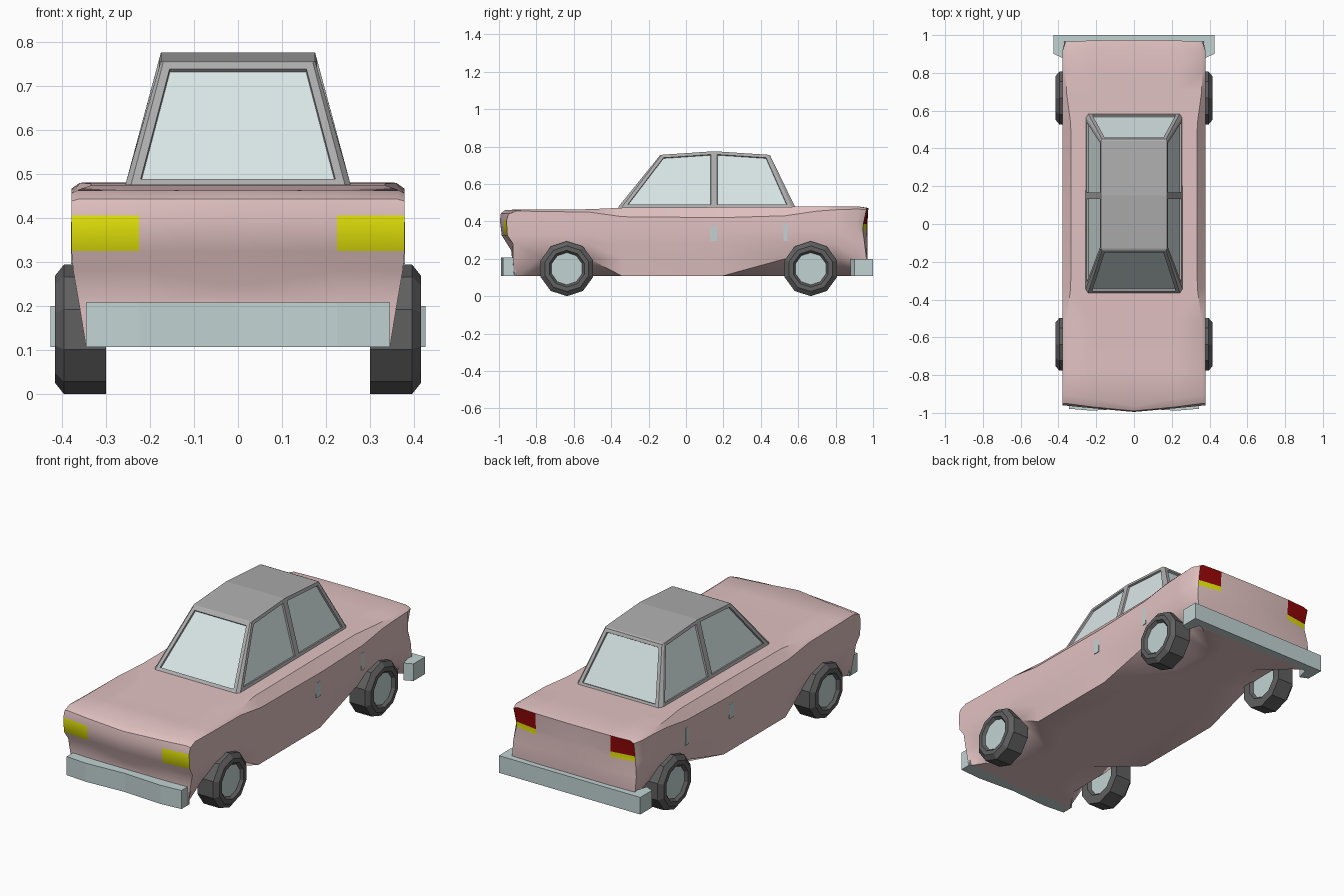
import bpy, bmesh, math
from mathutils import Vector

cube = bpy.data.objects.get("Cube")
if cube:
    bpy.data.objects.remove(cube, do_unlink=True)


def material(name, r, g, b):
    mat = bpy.data.materials.new(name)
    mat.use_nodes = True
    mat.diffuse_color = (r, g, b, 1)
    shader = next(n for n in mat.node_tree.nodes if n.type == 'BSDF_PRINCIPLED')
    shader.inputs["Base Color"].default_value = (r, g, b, 1)
    return mat


paint = material("dusty_pink_paint", .76, .54, .54)
lamp = material("yellow_lamp", .8, .8, .003)
tail = material("red_lamp", .3, .002, .002)
glass = material("pale_glass", .7, .8, .8)
chrome = material("pale_chrome", .54, .65, .65)
frame = material("grey_roof", .42, .42, .42)
rubber = material("dark_rubber", .115, .115, .115)


def finish(bm, name, mats, smooth_angle=None):
    bmesh.ops.recalc_face_normals(bm, faces=bm.faces)
    mesh = bpy.data.meshes.new(name)
    bm.to_mesh(mesh)
    bm.free()
    for mat in mats:
        mesh.materials.append(mat)
    obj = bpy.data.objects.new(name, mesh)
    bpy.context.collection.objects.link(obj)
    if smooth_angle:
        bpy.ops.object.select_all(action='DESELECT')
        obj.select_set(True)
        bpy.context.view_layer.objects.active = obj
        bpy.ops.object.shade_smooth_by_angle(angle=math.radians(smooth_angle))
    return obj


def mirror_x(obj):
    mod = obj.modifiers.new("mirror", 'MIRROR')
    mod.use_axis[0] = True
    mod.merge_threshold = .0005


def prism(name, outline, low, high, mat):
    """Half plan outline, mirrored in x and extruded from low to high."""
    outline = outline + [(-x, y) for x, y in reversed(outline) if x > 0]
    bm = bmesh.new()
    rings = [[bm.verts.new((x, y, z)) for x, y in outline] for z in (low, high)]
    for ring in rings:
        bm.faces.new(ring)
    for i in range(len(outline)):
        bm.faces.new((rings[0][i - 1], rings[0][i], rings[1][i], rings[1][i - 1]))
    return finish(bm, name, [mat])


# Body shell: half cross-sections lofted from nose to tail
WIDE, MID, FLOOR, LIP = .378, .225, .107, .28
# y, deck edge x, deck z, shoulder z, sill x, floor x, forward shift of the centre
stations = [
    (-.95, .36, .443, .438, .36, .345, 0),
    (-.905, .365, .462, .456, .355, .33, .06),
    (-.78, .362, .463, .453, .34, .25, 0),
    (-.52, .36, .465, .45, .345, .16, 0),
    (-.34, .335, .473, .425, .37, .36, 0),
    (.19, .333, .476, .42, .37, .36, 0),
    (.53, .335, .478, .43, .345, .16, 0),
    (.7, .358, .479, .455, .34, .15, 0),
    (.8, .36, .479, .462, .345, .16, 0),
    (.92, .352, .48, .466, .36, .3, 0),
    (.965, .34, .472, .462, .37, .34, 0),
]
# y of centre, middle and corner for each row, top to bottom
nose_rows = [(-.99, -.968, -.95), (-.995, -.975, -.96), (-.985, -.97, -.955),
             (-.935, -.93, -.925), (-.93, -.93, -.925), (-.93, -.925, -.92)]
tail_rows = [(.975, .972, .965), (.97, .968, .948), (.97, .968, .945),
             (.97, .97, .955), (.97, .97, .965), (.96, .96, .95)]
tail_widths = [.362, .358, .358, .37]


def side_heights(shoulder, y):
    t = (y + .95) / 1.9
    return [shoulder, min(.405 - .02 * t, shoulder - .03), .325 + .03 * t, LIP, .2, FLOOR]


bm = bmesh.new()
rings = []
for index, (y, deck_x, deck_z, shoulder, sill, floor, shift) in enumerate(stations):
    at_tail = index == len(stations) - 1
    rows = tail_rows if at_tail else nose_rows if index == 0 else [(y - shift, y - shift / 3, y)] * 6
    heights = side_heights(shoulder, y)
    widths = (tail_widths if at_tail else [WIDE, WIDE, WIDE, WIDE - .004]) + [sill, floor]
    ring = [(0, rows[0][0], deck_z), (MID, rows[0][1], deck_z), (deck_x, rows[0][2], deck_z)]
    ring += [(x, row[2], z) for x, row, z in zip(widths, rows, heights)]
    ring += [(floor * .6, rows[5][1], FLOOR), (0, rows[5][0], FLOOR)]
    rings.append([bm.verts.new(p) for p in ring])
SILL = 7
for a, b in zip(rings, rings[1:]):
    for i in range(len(a) - 1):
        quad = (a[i], a[i + 1], b[i + 1], b[i])
        if i != SILL:
            bm.faces.new(quad)
        # Wheel wells: split the sill so the undercut starts at the wide floor corner
        elif a[i + 1].co.x > b[i + 1].co.x:
            bm.faces.new((quad[0], quad[1], quad[3]))
            bm.faces.new(quad[1:])
        else:
            bm.faces.new(quad[:3])
            bm.faces.new((quad[0], quad[2], quad[3]))

# Nose and tail panels, with lamps as the outer faces of chosen rows
for ring, rows, lamps, lip in ((rings[0], nose_rows, {1: 1}, .245),
                               (rings[-1], tail_rows, {0: 2, 1: 1}, LIP)):
    sides = ring[3:9]
    centre, middle = [ring[0]], [ring[1]]
    for k in range(1, 5):
        z = sides[k].co.z
        centre.append(bm.verts.new((0, rows[k][0], lip if k == 3 else z)))
        middle.append(bm.verts.new((MID, rows[k][1], z)))
    centre.append(ring[-1])
    middle.append(ring[-2])
    for k in range(5):
        bm.faces.new((centre[k], centre[k + 1], middle[k + 1], middle[k]))
        corner = [ring[2]] if k == 0 else []
        face = bm.faces.new([middle[k]] + corner + [sides[k], sides[k + 1], middle[k + 1]])
        face.material_index = lamps.get(k, 0)
mirror_x(finish(bm, "body_shell", [paint, lamp, tail], 40))

# Cabin: tapered greenhouse with inset glass
base = [(.243, -.365), (.256, -.345), (.256, .15), (.256, .565), (.243, .585)]
roof = [(.17, -.14, .752), (.175, -.13, .756), (.175, .15, .775), (.175, .44, .756), (.17, .45, .752)]
bm = bmesh.new()
lower, upper = [], []
for side in (1, -1):
    lower.append([bm.verts.new((side * x, y, .474)) for x, y in base])
    upper.append([bm.verts.new((side * x, y, z)) for x, y, z in roof])
windows, screens = [], []
for low, top in zip(lower, upper):
    for i in range(4):
        face = bm.faces.new((low[i], low[i + 1], top[i + 1], top[i]))
        if i in (1, 2):
            windows.append(face)
for end in (0, -1):
    screens.append(bm.faces.new((lower[0][end], lower[1][end], upper[1][end], upper[0][end])))
for i in range(4):
    bm.faces.new((upper[0][i], upper[0][i + 1], upper[1][i + 1], upper[1][i]))
bmesh.ops.recalc_face_normals(bm, faces=bm.faces)
for faces, rim in ((windows, .017), (screens, .018)):
    bmesh.ops.inset_individual(bm, faces=faces, thickness=rim, use_even_offset=True)
    bmesh.ops.inset_individual(bm, faces=faces, thickness=.001, depth=-.01, use_even_offset=True)
    for face in faces:
        face.material_index = 1
finish(bm, "cabin", [frame, glass])

# Bumpers
prism("front_bumper", [(0, -.975), (MID, -.988), (.345, -.978), (.345, -.91), (0, -.91)],
      FLOOR, .208, chrome)
prism("rear_bumper", [(0, 1), (.425, 1), (.425, .9), (.38, .88), (.36, .95), (0, .95)],
      FLOOR, .2, chrome)

# Door handles and trim plates, almost flush with the side
for name, y, width, top in (("door_handle", .148, .036, .375), ("rear_trim", .532, .022, .39)):
    bm = bmesh.new()
    bmesh.ops.create_cube(bm, size=1)
    for v in bm.verts:
        v.co = Vector((WIDE - .003, y, (top + .295) / 2)) + v.co * Vector((.008, width, top - .295))
    mirror_x(finish(bm, name, [chrome]))

# Wheels: ten-sided tyres with a recessed hub on both faces
tyre = [(.315, .086), (.3, .098), (.3, .147), (.395, .147), (.415, .122), (.415, .098), (.4, .086)]
SIDES, RADIUS = 10, .147
for name, y in (("front_wheels", -.637), ("rear_wheels", .667)):
    bm = bmesh.new()
    loops = []
    for x, r in tyre:
        angles = [math.tau * i / SIDES for i in range(SIDES)]
        loops.append([bm.verts.new((x, y + r * math.sin(a), RADIUS - r * math.cos(a))) for a in angles])
    for a, b in zip(loops, loops[1:]):
        for i in range(SIDES):
            bm.faces.new((a[i - 1], a[i], b[i], b[i - 1]))
    for hub in (loops[0], loops[-1]):
        bm.faces.new(hub).material_index = 1
    mirror_x(finish(bm, name, [rubber, chrome]))
